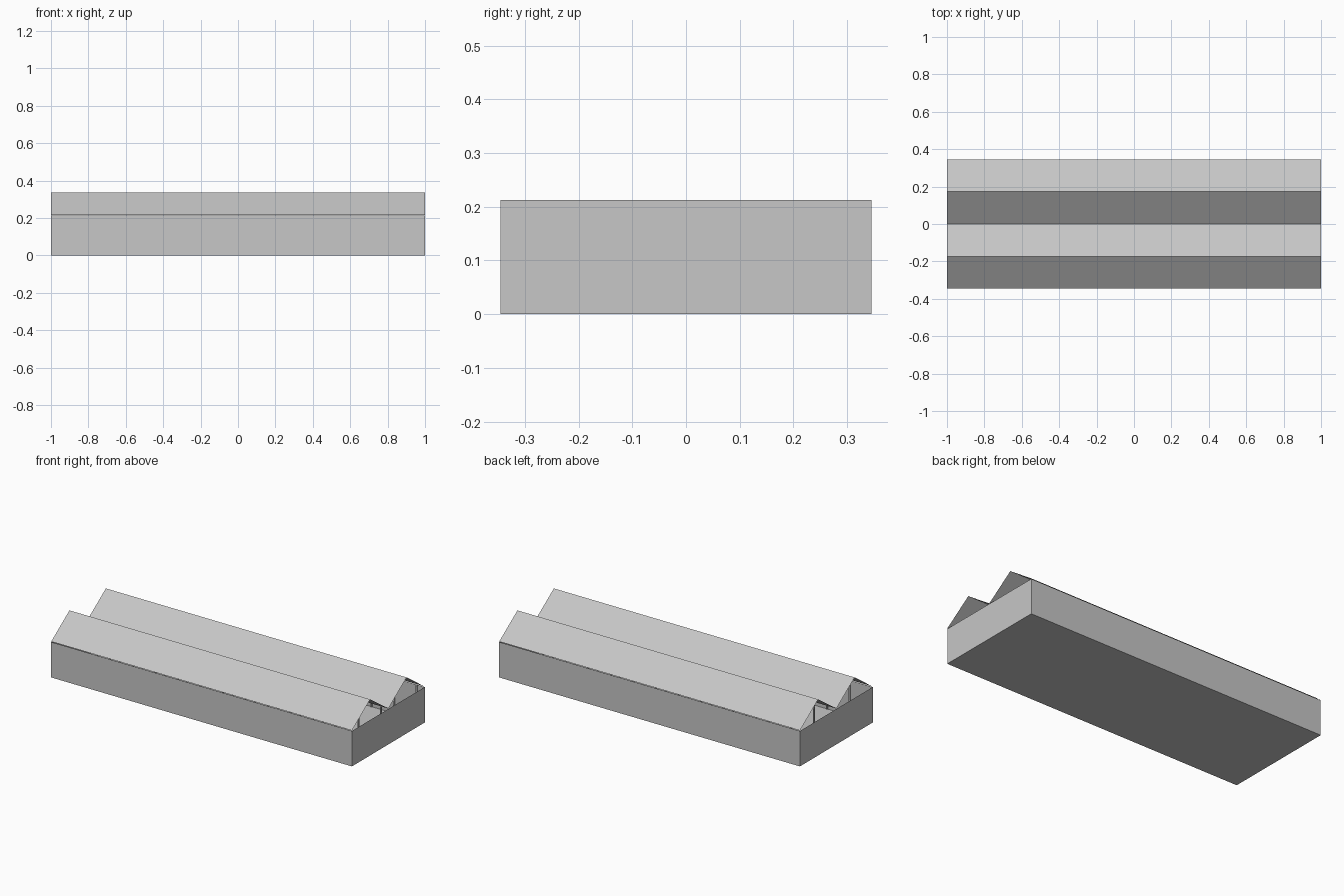
import bpy
import bmesh

cube = bpy.data.objects.get("Cube")
if cube:
    bpy.data.objects.remove(cube, do_unlink=True)

HALF_X, HALF_Y = 1.0, 0.346
WALL_TOP, EAVE, RIDGE = 0.213, 0.216, 0.337

grey = bpy.data.materials.new("light grey")
grey.use_nodes = True
colour = (0.57, 0.57, 0.57, 1)
grey.diffuse_color = colour
grey.node_tree.nodes["Principled BSDF"].inputs["Base Color"].default_value = colour


def finish(name, bm):
    """Turn a bmesh into a named grey object."""
    mesh = bpy.data.meshes.new(name)
    bm.to_mesh(mesh)
    bm.free()
    mesh.materials.append(grey)
    obj = bpy.data.objects.new(name, mesh)
    bpy.context.collection.objects.link(obj)
    return obj


def add_box(bm, centre, size):
    verts = bmesh.ops.create_cube(bm, size=1)["verts"]
    bmesh.ops.scale(bm, vec=size, verts=verts)
    bmesh.ops.translate(bm, vec=centre, verts=verts)


# Floor and four thin walls, open at the top
bm = bmesh.new()
add_box(bm, (0, 0, WALL_TOP / 2), (2 * HALF_X, 2 * HALF_Y, WALL_TOP))
bm.normal_update()
bmesh.ops.delete(bm, geom=[f for f in bm.faces if f.normal.z > 0.9], context="FACES_ONLY")
finish("floor_and_walls", bm)

# Two thin gabled roof sheets with open ends
for name, side in (("front_roof", -1), ("back_roof", 1)):
    mid = side * HALF_Y / 2
    profile = [(mid - HALF_Y / 2, EAVE), (mid, RIDGE), (mid + HALF_Y / 2, EAVE)]
    bm = bmesh.new()
    near = [bm.verts.new((-HALF_X, y, z)) for y, z in profile]
    far = [bm.verts.new((HALF_X, y, z)) for y, z in profile]
    for i in range(2):
        bm.faces.new((near[i], far[i], far[i + 1], near[i + 1]))
    finish(name, bm)

# Slim columns under the valley and along the long walls
WIDTH = 0.008
for name, y in (("valley_columns", 0), ("front_wall_columns", -HALF_Y + 0.006),
                ("back_wall_columns", HALF_Y - 0.006)):
    bm = bmesh.new()
    for k in range(13):
        add_box(bm, (0.95 - 0.15 * k, y, 0.107), (WIDTH, WIDTH, 0.208))
    finish(name, bm)
